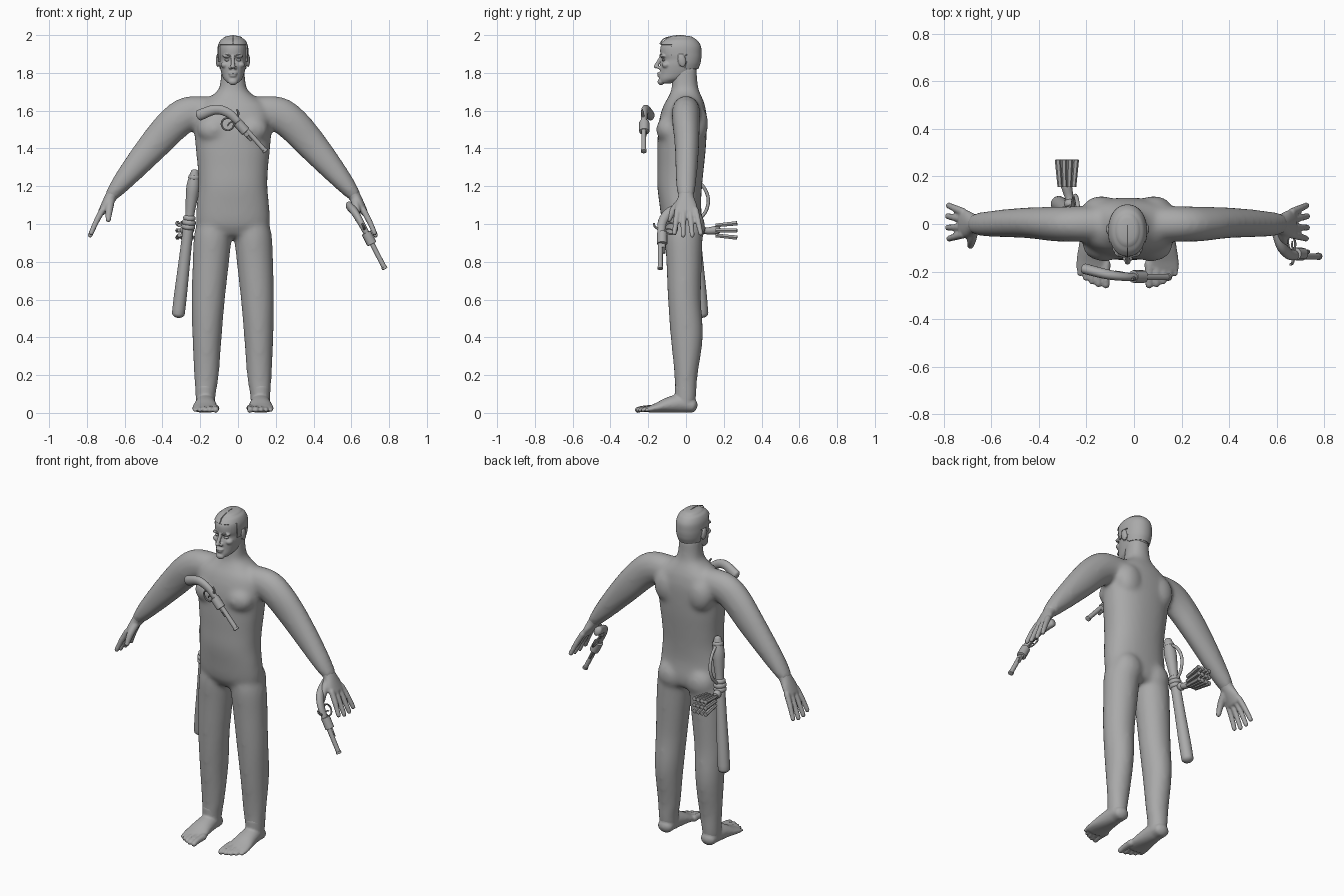
import bpy, bmesh, math
from mathutils import Vector, Matrix

cube = bpy.data.objects.get("Cube")
if cube:
    bpy.data.objects.remove(cube)

X, Y, Z = Vector((1, 0, 0)), Vector((0, 1, 0)), Vector((0, 0, 1))
MID = Vector((-0.027, 0, 0))      # centre line of the figure

grey = bpy.data.materials.new("plain grey")
grey.use_nodes = True
GREY = (0.4, 0.4, 0.4, 1)
grey.diffuse_color = GREY
grey.node_tree.nodes["Principled BSDF"].inputs["Base Color"].default_value = GREY


def spline(pts, sub):
    """Catmull-Rom through points of x, y, z and two radii."""
    p = [Vector(q if len(q) == 5 else (*q, q[3])) for q in pts]
    p = [p[0] * 2 - p[1]] + p + [p[-1] * 2 - p[-2]]
    out = []
    for a, b, c, d in zip(p, p[1:], p[2:], p[3:]):
        for k in range(sub):
            t = k / sub
            out.append((b * 2 + (c - a) * t + (a * 2 - b * 5 + c * 4 - d) * t * t
                        + (b * 3 - a - c * 3 + d) * t ** 3) / 2)
    return out + [p[-2]]


def limb(bm, pts, ref=Y, n=20, sub=4, cap=0.8, axis=None, power=1.0):
    """Oval tube with rounded ends along a smooth path."""
    s = spline(pts, sub)
    rings = []
    for i, q in enumerate(s):
        t = axis or (s[min(i + 1, len(s) - 1)].xyz - s[max(i - 1, 0)].xyz).normalized()
        rings.append((q.xyz, t, q[3], q[4]))

    def ends(ring, sign):
        c, t, a, b = ring
        return [(c + t * sign * cap * min(a, b) * math.sin(k), t, a * math.cos(k), b * math.cos(k))
                for k in (0.4, 0.8, 1.2, 1.5)]
    rings = ends(rings[0], -1)[::-1] + rings + ends(rings[-1], 1)
    loops = []
    for c, t, a, b in rings:
        u = t.cross(ref).normalized()
        v = u.cross(t)
        row = []
        for k in range(n):
            w = 2 * math.pi * k / n
            co, si = math.cos(w), math.sin(w)
            co = math.copysign(abs(co) ** power, co)
            si = math.copysign(abs(si) ** power, si)
            row.append(bm.verts.new(c + u * a * co + v * b * si))
        loops.append(row)
    for r, q in zip(loops, loops[1:]):
        for k in range(n):
            bm.faces.new((r[k], r[(k + 1) % n], q[(k + 1) % n], q[k]))
    bm.faces.new(loops[0][::-1])
    bm.faces.new(loops[-1])


def stack(bm, rows, grow=0.0, **kw):
    """Level rings from height, half width, front and back."""
    limb(bm, [(0, (f + b) / 2, z, w + grow, (b - f) / 2 + grow) for z, w, f, b in rows], axis=Z, **kw)


def ball(bm, c, r, turn=0.0):
    m = Matrix.Translation(c) @ Matrix.Rotation(turn, 4, 'X') @ Matrix.Diagonal((*r, 1))
    bmesh.ops.create_uvsphere(bm, u_segments=20, v_segments=12, radius=1, matrix=m)


def make(name, bm, loc=(0, 0, 0), mirror=False, voxel=0, soften=0, thick=0, matrix=None):
    bmesh.ops.recalc_face_normals(bm, faces=bm.faces)
    me = bpy.data.meshes.new(name)
    bm.to_mesh(me)
    bm.free()
    ob = bpy.data.objects.new(name, me)
    bpy.context.scene.collection.objects.link(ob)
    ob.matrix_world = matrix or Matrix.Translation(loc)
    if mirror:
        ob.modifiers.new("mirror", 'MIRROR').use_mirror_merge = False
    if thick:
        ob.modifiers.new("thickness", 'SOLIDIFY').thickness = thick
    if voxel:
        m = ob.modifiers.new("fuse", 'REMESH')
        m.mode, m.voxel_size = 'VOXEL', voxel
        m = ob.modifiers.new("soften", 'SMOOTH')
        m.factor, m.iterations = 0.5, soften
    dg = bpy.context.evaluated_depsgraph_get()
    ob.data = bpy.data.meshes.new_from_object(ob.evaluated_get(dg))
    ob.modifiers.clear()
    ob.data.materials.clear()
    ob.data.materials.append(grey)
    bpy.ops.object.select_all(action='DESELECT')
    ob.select_set(True)
    bpy.context.view_layer.objects.active = ob
    bpy.ops.object.shade_smooth_by_angle(angle=math.radians(180 if voxel else 40))
    return ob


# Torso, neck, arms and legs fused into one skin
bm = bmesh.new()
stack(bm, [(0.95, .17, -.1, .08), (1.0, .195, -.125, .088), (1.1, .192, -.14, .08), (1.2, .183, -.152, .085),
           (1.3, .187, -.152, .095), (1.4, .197, -.152, .105), (1.5, .205, -.148, .11),
           (1.57, .205, -.138, .11), (1.63, .18, -.118, .1), (1.67, .125, -.095, .085),
           (1.71, .078, -.078, .068), (1.76, .066, -.074, .06), (1.83, .06, -.07, .058)],
      power=0.88, cap=0.3, n=32)
limb(bm, [(.10, 0, 1.6, .075), (.23, 0, 1.585, .092, .075), (.312, 0, 1.532, .092, .073), (.407, .005, 1.43, .085, .066),
          (.51, .003, 1.312, .069, .06), (.59, 0, 1.217, .053, .054), (.645, 0, 1.15, .036, .045)], cap=0.5)
limb(bm, [(.1, -.01, 1.0, .09, .095), (.107, -.012, .93, .1, .1), (.117, -.01, .8, .097, .095),
          (.13, -.008, .6, .088, .088), (.137, .004, .4, .078, .086), (.14, 0, .2, .066, .062),
          (.145, -.002, .1, .055, .058), (.145, -.005, .05, .052, .056)], cap=0.4)
ball(bm, (.095, .03, .985), (.09, .072, .095))
ball(bm, (.1, -.09, 1.5), (.09, .068, .075))
ball(bm, (.11, .06, 1.53), (.08, .058, .1))
make("body", bm, MID, mirror=True, voxel=0.012, soften=14)

# Hands
bm = bmesh.new()
limb(bm, [(.62, 0, 1.18, .036, .042), (.645, 0, 1.145, .032, .042), (.67, 0, 1.105, .026, .056),
          (.695, .003, 1.062, .02, .06)], cap=0.5)
for y0, y1, tip in ((.05, .078, 1.0), (.019, .032, 1.08), (-.014, -.015, 1.08), (-.044, -.062, .98)):
    end = Vector((.695, y0, 1.07)).lerp(Vector((.752, y1, .948)), tip)
    limb(bm, [(.69, y0, 1.075, .017), (.722, (y0 + y1) / 2, 1.015, .0155), (*end, .013)], n=12)
limb(bm, [(.648, -.02, 1.125, .024), (.655, -.065, 1.075, .02), (.66, -.092, 1.02, .014)], n=12)
make("hands", bm, MID, mirror=True, voxel=0.006, soften=4)

# Feet
bm = bmesh.new()
limb(bm, [(.145, .03, .038, .046, .038), (.145, -.02, .05, .051, .05), (.146, -.09, .042, .059, .042),
          (.147, -.15, .028, .068, .027), (.147, -.19, .019, .07, .019)], ref=Z)
limb(bm, [(.145, -.005, .05, .05, .055), (.145, -.002, .14, .055, .057)], cap=0.3)
for i, (x, tip) in enumerate(((.091, -.258), (.122, -.254), (.15, -.243), (.176, -.23), (.201, -.212))):
    r = 0.02 - 0.0018 * i
    limb(bm, [(x, -.165, .025, r), (x, tip + .03, .022, r * .85), (x, tip, .015, r * .8)], n=12, ref=X)
make("feet", bm, MID, mirror=True, voxel=0.006, soften=4)

# Head with nose, brow, cheeks, lips, chin and ears
SKULL = [(1.752, .034, -.142, -.06), (1.77, .05, -.143, .0), (1.80, .061, -.139, .045), (1.84, .07, -.136, .066),
         (1.87, .073, -.127, .073), (1.90, .075, -.136, .075), (1.94, .073, -.134, .072), (1.97, .061, -.112, .055),
         (1.985, .043, -.088, .035)]
bm = bmesh.new()
stack(bm, SKULL, power=0.93, cap=0.25, n=32)
limb(bm, [(0, -.13, 1.888, .009), (0, -.145, 1.86, .01), (0, -.161, 1.832, .013, .011)], n=12)
ball(bm, (.014, -.142, 1.828), (.009, .013, .009))
ball(bm, (.03, -.121, 1.889), (.027, .018, .009))
ball(bm, (.04, -.104, 1.842), (.024, .024, .018))
ball(bm, (0, -.138, 1.797), (.025, .016, .007))
ball(bm, (0, -.136, 1.784), (.021, .016, .007))
ball(bm, (0, -.133, 1.753), (.025, .018, .018))
ball(bm, (.08, -.022, 1.866), (.011, .021, .036), 0.2)
make("head", bm, MID, mirror=True, voxel=0.0045, soften=3)

# Eyes and eyebrows
bm = bmesh.new()
ball(bm, (.03, -.117, 1.868), (.014, .011, .007))
make("eyes", bm, MID, mirror=True)
bm = bmesh.new()
limb(bm, [(.012, -.137, 1.889, .003), (.03, -.134, 1.897, .004), (.05, -.118, 1.891, .003)], n=8)
make("eyebrows", bm, MID, mirror=True)

# Short hair cap, trimmed along the hairline and around the ears
bm = bmesh.new()
stack(bm, SKULL, grow=0.007, power=0.93, cap=0.25, n=64, sub=10)


def hairline(y):
    if y < -0.075:
        return 1.95
    if y < -0.045:
        return 1.86
    return 1.9 if y < 0.0 else 1.82


bald = [f for f in bm.faces if f.calc_center_median().z < hairline(f.calc_center_median().y)]
bmesh.ops.delete(bm, geom=bald, context='FACES')
make("hair", bm, MID, thick=0.008)
bm = bmesh.new()
limb(bm, [(0, -.138, 1.955, .003), (0, -.11, 1.984, .003), (0, -.03, 1.998, .003), (0, .03, 1.985, .003)], n=6, ref=X)
make("hair_ridge", bm, MID)


# Pistols, with local x along the barrel and local y towards the trigger
def pistol(name, origin, along, down):
    a = Vector(along).normalized()
    c = a.cross(Vector(down)).normalized()
    m = Matrix.Translation(origin) @ Matrix((a, c.cross(a), c)).transposed().to_4x4()

    def part(label, pts, n=12, cap=0.1, sub=4):
        bm = bmesh.new()
        limb(bm, pts, ref=Z, n=n, cap=cap, sub=sub)
        make(name + "_" + label, bm, matrix=m)
    part("grip", [(.0, -.002, 0, .02, .016), (-.068, .006, 0, .024, .018), (-.128, .046, 0, .026, .021),
                  (-.164, .135, 0, .029, .022)], n=16, cap=0.6)
    part("barrel", [(0, -.006, 0, .013), (.215, -.006, 0, .013)], sub=1)
    part("muzzle_band", [(.203, -.006, 0, .0155), (.214, -.006, 0, .0155)], sub=1)
    part("under_rod", [(.02, .014, 0, .008), (.12, .014, 0, .008)], n=8, sub=1)
    part("cylinder", [(.0, .004, 0, .027), (.065, .004, 0, .027)], n=10, sub=1)
    part("front_frame", [(.068, .002, 0, .021, .012), (.09, .002, 0, .021, .012)], n=8, sub=1)
    part("hammer", [(-.02, -.012, 0, .008), (-.035, -.035, 0, .006), (-.055, -.04, 0, .005)], n=8)
    part("trigger", [(-.02, .015, 0, .005), (-.026, .04, 0, .004), (-.02, .058, 0, .003)], n=8)
    part("trigger_guard", [(-.028 + .033 * math.cos(k * math.pi / 6), .05 + .033 * math.sin(k * math.pi / 6), 0, .005)
                           for k in range(13)], n=8, sub=2)


pistol("chest_pistol", (0, -.222, 1.54), (.665, 0, -.745), (-.72, .25, -.64))
pistol("hand_pistol", (.679, -.13, .953), (.46, 0, -.888), (-.1, 1, 0))

# Sheathed club on the right hip
TOP, TIP = Vector((-.228, .02, 1.285)), Vector((-.317, .085, .515))


def rod(name, steps, **kw):
    bm = bmesh.new()
    limb(bm, [(*TOP.lerp(TIP, t), r) for t, r in steps], **kw)
    make(name, bm)


rod("club_handle", [(0.01, .02), (.05, .028), (.12, .035), (.2, .031), (.3, .024), (.37, .024)], cap=0.6)
rod("club_sheath", [(.38, .028), (.6, .03), (.85, .034), (.985, .034)], cap=0.7)
for i, (t, r) in enumerate(((.05, .031), (.33, .033), (.36, .037), (.39, .036))):
    rod("club_band_%d" % i, [(t - .006, r), (t + .006, r)], cap=0.4, sub=1)

# Hand loop and tassel behind the handle
bm = bmesh.new()
limb(bm, [(*(TOP.lerp(TIP, .04 + .32 * k / 6) + Y * .085 * math.sin(math.pi * k / 6) ** .7), .009) for k in range(7)],
     n=10, ref=X)
make("hand_loop", bm)
bm = bmesh.new()
limb(bm, [(*TOP.lerp(TIP, .37), .014), (-.27, .1, .965, .017), (-.285, .165, .968, .024)], ref=Z, n=12)
ball(bm, (-.27, .085, .97), (.024, .022, .024))
make("tassel_cord", bm)
bm = bmesh.new()
for gx in (-.038, -.013, .013, .038):
    for gz in (-.038, 0, .038):
        limb(bm, [(-.282 + gx * .75, .157, .966 + gz * .7, .011), (-.282 + gx, .27, .966 + gz, .013)],
             ref=Z, n=6, sub=1, cap=0.1)
make("tassel_strands", bm)
